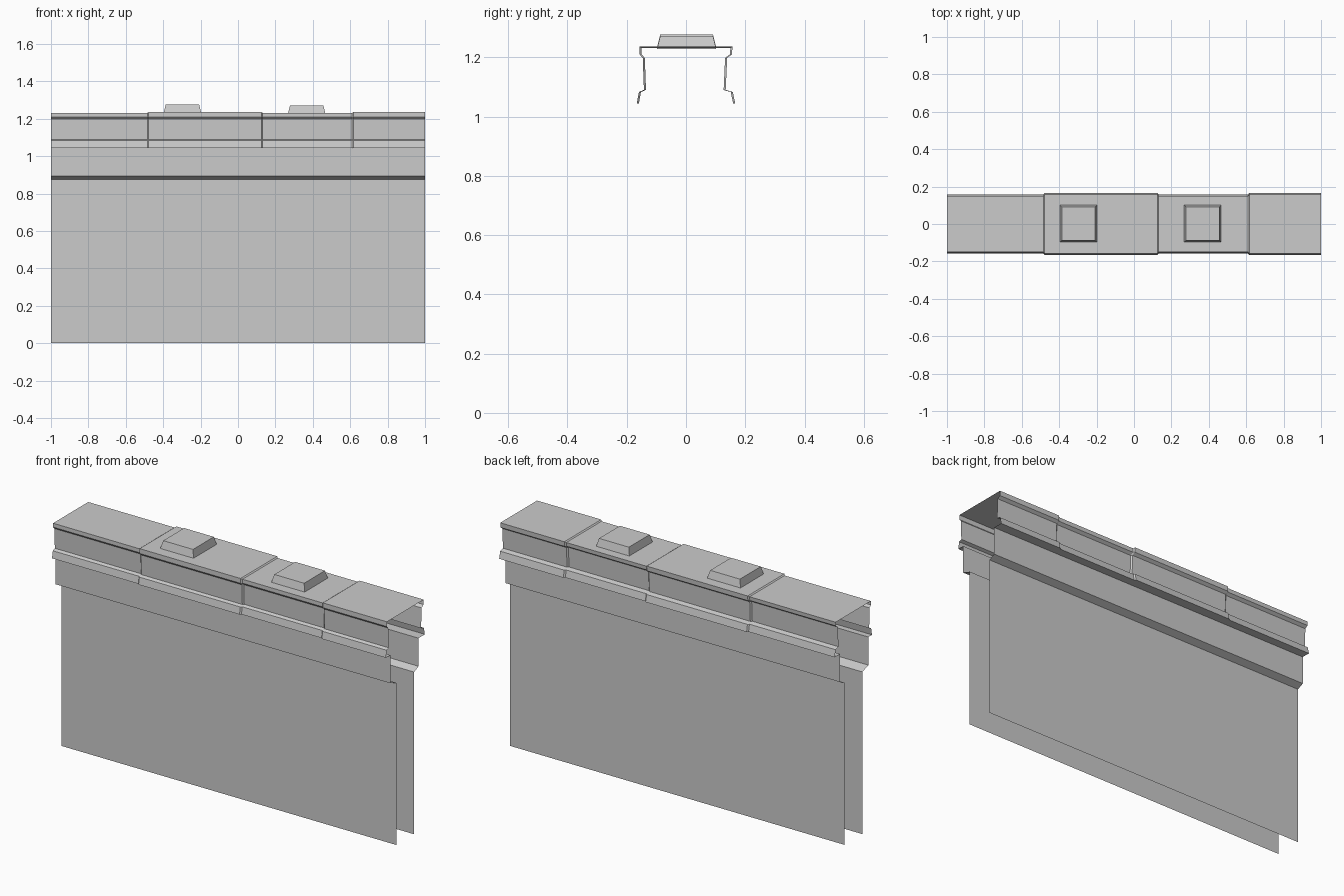
import bpy, bmesh

if "Cube" in bpy.data.objects:
    bpy.data.objects.remove(bpy.data.objects["Cube"])


def loft(name, stations):
    """Open sheet: stations are (x, [(y, z), ...])."""
    bm = bmesh.new()
    rows = [[bm.verts.new((x, y, z)) for y, z in prof] for x, prof in stations]
    for a, b in zip(rows, rows[1:]):
        for i in range(len(a) - 1):
            bm.faces.new((a[i], b[i], b[i + 1], a[i + 1]))
    bmesh.ops.recalc_face_normals(bm, faces=bm.faces)
    if sum(f.normal.z * f.calc_area() for f in bm.faces) < 0:
        bmesh.ops.reverse_faces(bm, faces=bm.faces)
    return finish(name, bm)


def finish(name, bm):
    me = bpy.data.meshes.new(name)
    bm.to_mesh(me)
    bm.free()
    ob = bpy.data.objects.new(name, me)
    bpy.context.collection.objects.link(ob)
    return ob


# Upper parapet: alternating narrow and proud sections, stepped along x
def parapet(inset, drop):
    front = [(-0.128, 1.045), (-0.166 + inset, 1.045), (-0.159 + inset, 1.083),
             (-0.142 + inset, 1.09), (-0.146 + inset, 1.198),
             (-0.157 + inset, 1.21), (-0.157 + inset, 1.236 - drop)]
    back = [(0.157 - inset, 1.236 - drop), (0.155 - inset, 1.21),
            (0.139 - inset, 1.198), (0.134 - inset, 1.09),
            (0.158 - inset, 1.083), (0.166 - inset, 1.045), (0.112, 1.045)]
    return front + back


narrow, wide = parapet(0.007, 0.005), parapet(0, 0)
loft("parapet_cap", [(-1, narrow), (-0.485, narrow), (-0.478, wide), (0.125, wide),
                     (0.132, narrow), (0.61, narrow), (0.617, wide), (1, wide)])

# Wall faces with the sloped ledge under the parapet
for name, wall in (
        ("front_wall", [(-0.077, 0), (-0.077, 0.876), (-0.128, 0.893), (-0.128, 1.045)]),
        ("back_wall", [(0.112, 1.045), (0.112, 0.893), (0.075, 0.876), (0.075, 0)])):
    loft(name, [(-1, wall), (1, wall)])


# Tapered blocks on the roof, open underneath
def roof_block(name, x, z):
    bm = bmesh.new()
    bmesh.ops.create_cube(bm, size=1)
    for v in bm.verts:
        top = v.co.z > 0
        half = 0.089 if top else 0.1
        v.co = (x + half * (1 if v.co.x > 0 else -1),
                half * (1 if v.co.y > 0 else -1) + 0.002,
                z + (0.041 if top else -0.003))
    bm.normal_update()
    bmesh.ops.delete(bm, geom=[f for f in bm.faces if f.normal.z < -0.9],
                     context='FACES_ONLY')
    finish(name, bm)


roof_block("roof_block_left", -0.297, 1.236)
roof_block("roof_block_right", 0.367, 1.231)
